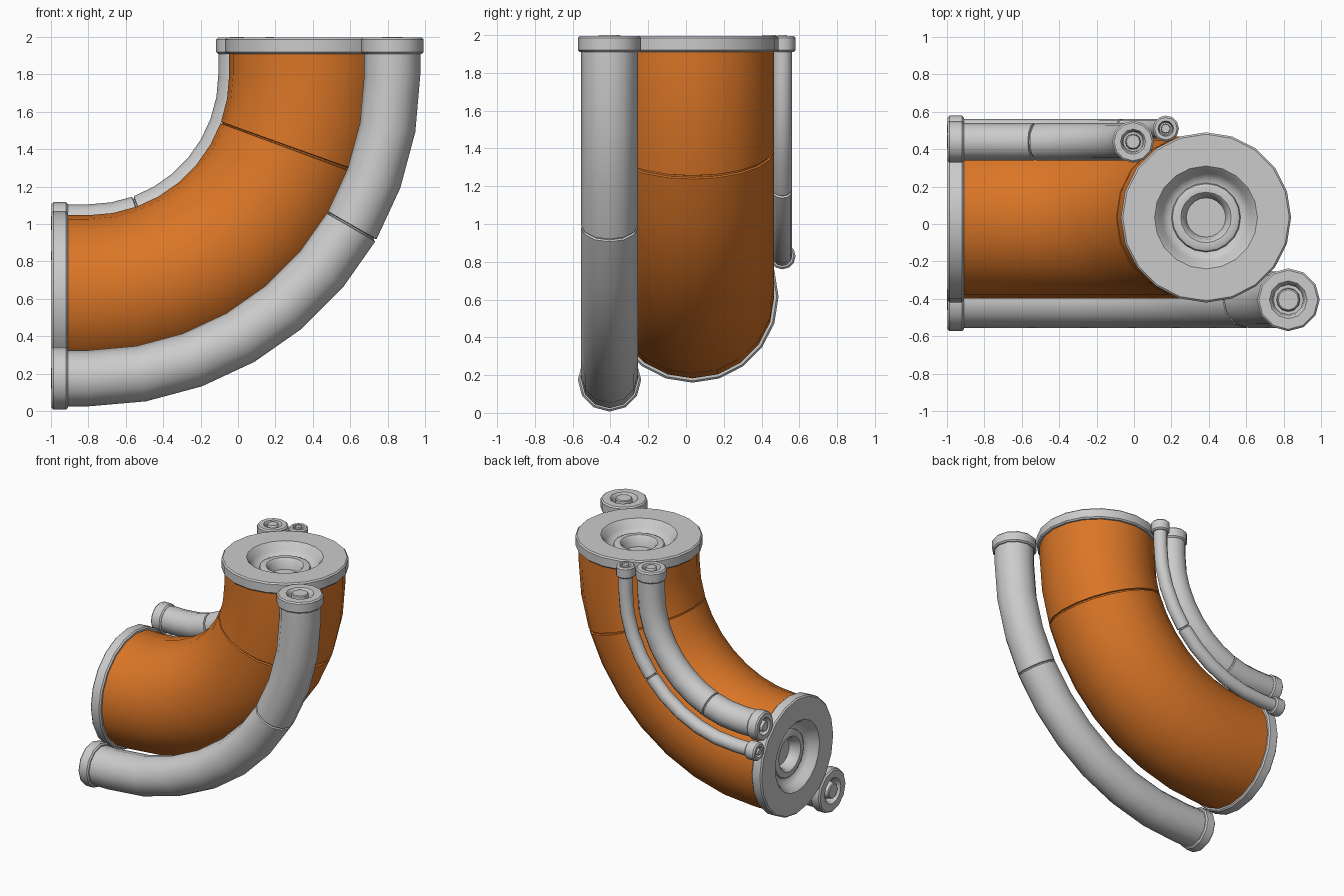
import bpy, bmesh
from math import sin, cos, pi, radians
from mathutils import Vector, Matrix

if "Cube" in bpy.data.objects:
    bpy.data.objects.remove(bpy.data.objects["Cube"])

BX, BZ = -0.8, 1.8   # shared centre of every bend


def skin(name, rings, cap=False, mat=None):
    """Join successive rings of points into a smooth-shaded surface."""
    bm = bmesh.new()
    vs = [[bm.verts.new(p) for p in r] for r in rings]
    n = len(rings[0])
    for a, b in zip(vs, vs[1:]):
        for j in range(n):
            k = (j + 1) % n
            bm.faces.new((a[j], a[k], b[k], b[j]))
    if cap:
        bm.faces.new(vs[-1])
    me = bpy.data.meshes.new(name)
    bm.to_mesh(me)
    bm.free()
    ob = bpy.data.objects.new(name, me)
    bpy.context.collection.objects.link(ob)
    if mat:
        me.materials.append(mat)
    bpy.ops.object.select_all(action='DESELECT')
    ob.select_set(True)
    bpy.context.view_layer.objects.active = ob
    bpy.ops.object.shade_smooth_by_angle(angle=radians(40))
    return ob


def bend(name, cx, cy, r, sides, seam, mat=None):
    """Elbow pipe in 10 degree steps, with a narrow groove at the seam angle."""
    R = cx - BX

    def ring(phi, rad, along=0.0):
        n = Vector((sin(phi), 0, -cos(phi)))
        t = Vector((cos(phi), 0, sin(phi)))
        c = Vector((BX, cy, BZ)) + n * R + t * along
        return [c + rad * (cos(2 * pi * j / sides) * n + sin(2 * pi * j / sides) * Vector((0, 1, 0)))
                for j in range(sides)]

    rings = [ring(0, r, -0.15)]
    for deg in range(0, 91, 10):
        phi = radians(deg)
        if deg == seam:
            g = 0.007 / R
            rings += [ring(phi - g, r), ring(phi - g * 0.5, r - 0.012),
                      ring(phi + g * 0.5, r - 0.012), ring(phi + g, r)]
        else:
            rings.append(ring(phi, r))
    rings.append(ring(pi / 2, r, 0.15))
    return skin(name, rings, mat=mat)


def flanges(name, cx, cy, profile, sides):
    """Turned end fitting at the top opening and at the left opening."""
    places = {
        "top": Matrix.Translation((cx, cy, 2)),
        "left": Matrix.Translation((-1, cy, 1 - cx)) @ Matrix.Rotation(-pi / 2, 4, 'Y'),
    }
    for end, m in places.items():
        rings = [[m @ Vector((r * cos(2 * pi * j / sides), r * sin(2 * pi * j / sides), h))
                  for j in range(sides)] for r, h in profile]
        skin(f"{name}_{end}_flange", rings, cap=True)


def rim(outer, inner):
    # collar side with chamfered edges
    return [(inner, -0.09), (outer - 0.01, -0.09), (outer, -0.08),
            (outer, -0.014), (outer - 0.01, -0.004)]


orange = bpy.data.materials.new("orange_paint")
orange.diffuse_color = (0.7, 0.18, 0.02, 1)
orange.use_nodes = True
orange.node_tree.nodes["Principled BSDF"].inputs["Base Color"].default_value = orange.diffuse_color

# main duct with dished ends and an inner bore
bend("main_pipe", 0.385, 0.035, 0.432, 20, 70, orange)
flanges("main_pipe", 0.385, 0.035, rim(0.455, 0.42) + [
    (0.275, -0.004), (0.255, -0.025), (0.235, -0.06), (0.21, -0.085), (0.185, -0.09),
    (0.18, -0.075), (0.165, -0.068), (0.135, -0.07), (0.12, -0.085), (0.105, -0.15)], 20)

# side pipes: name, centre x, centre y, pipe radius, flange radius, seam angle
for name, cx, cy, r, fr, seam in (
        ("outer_pipe", 0.825, -0.405, 0.15, 0.168, 60),
        ("inner_pipe", -0.005, 0.44, 0.1, 0.112, 20),
        ("thin_pipe", 0.17, 0.51, 0.052, 0.07, 50)):
    bend(name, cx, cy, r, 12, seam)
    # socket with a central peg
    flanges(name, cx, cy, rim(fr, r * 0.95) + [
        (fr * 0.6, -0.004), (fr * 0.52, -0.02), (fr * 0.48, -0.06),
        (fr * 0.38, -0.06), (fr * 0.36, -0.006), (fr * 0.32, 0.0)], 12)
